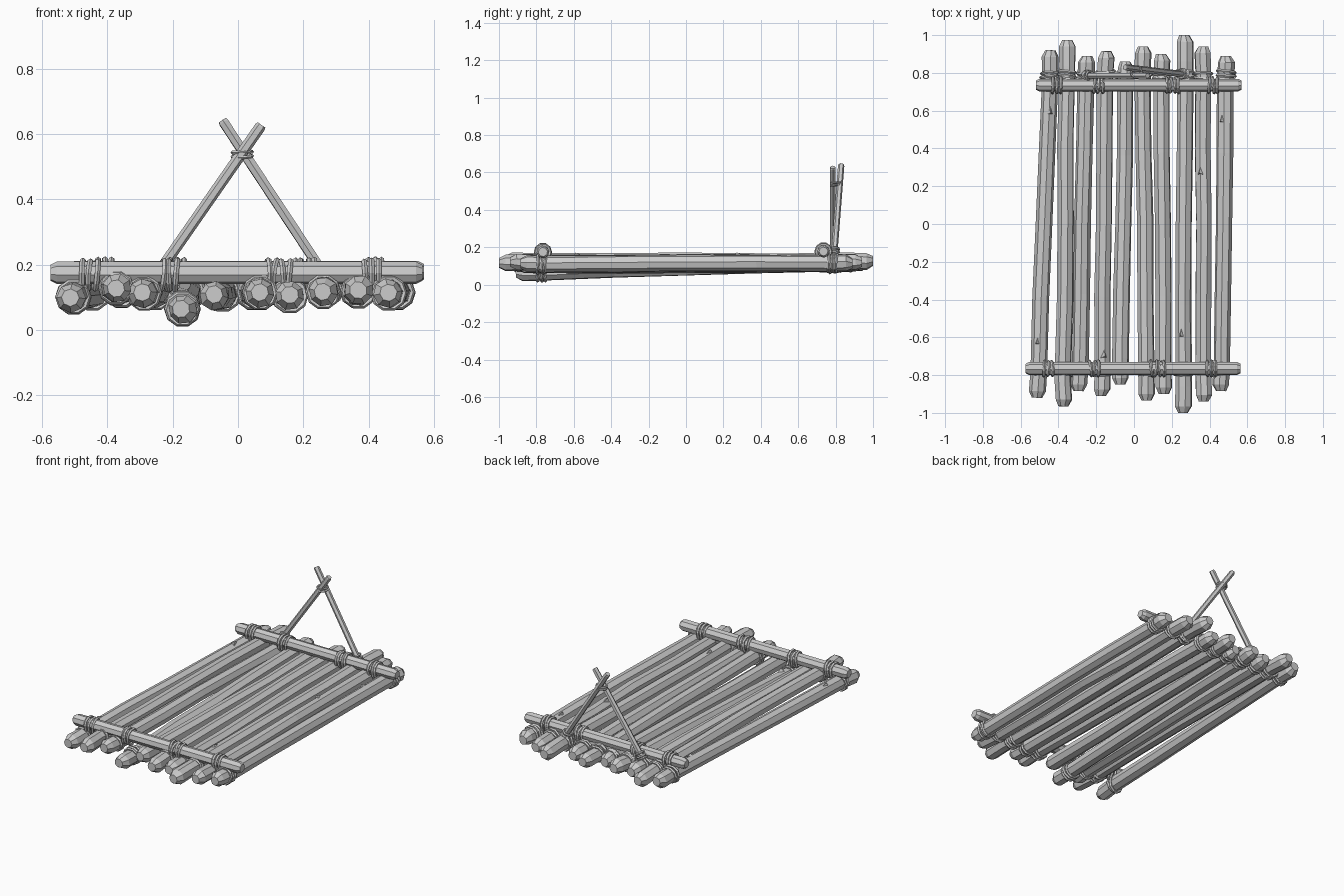
import bpy, bmesh, math, random
from mathutils import Vector

if "Cube" in bpy.data.objects:
    bpy.data.objects.remove(bpy.data.objects["Cube"])

random.seed(4)


def finish(name, bm):
    bmesh.ops.recalc_face_normals(bm, faces=bm.faces)
    mesh = bpy.data.meshes.new(name)
    bm.to_mesh(mesh)
    bm.free()
    obj = bpy.data.objects.new(name, mesh)
    bpy.context.collection.objects.link(obj)
    return obj


def side_axes(axis):
    axis = axis.normalized()
    ref = Vector((0, 0, 1)) if abs(axis.z) < 0.9 else Vector((0, 1, 0))
    u = axis.cross(ref).normalized()
    return u, u.cross(axis).normalized()


def timber(name, a, b, radius, sides=8, chamfer=0.035, tip=0.6, wobble=0.0, steps=4, knots=()):
    """Rough pole from a to b with chamfered ends and slightly uneven rings."""
    a, b = Vector(a), Vector(b)
    axis = (b - a).normalized()
    length = (b - a).length
    u, v = side_axes(axis)
    inner = [0.14 + (length - 0.28) * i / steps for i in range(steps + 1)] if wobble else []
    stations = [(0, tip), (chamfer, 1)] + [(d, 0.98) for d in inner] + [(length - chamfer, 1), (length, tip)]
    spin = random.uniform(0, math.pi)
    bm = bmesh.new()
    rings = []
    for d, scale in stations:
        c = a + axis * d + u * random.uniform(-wobble, wobble) + v * random.uniform(-wobble, wobble)
        ring = []
        for k in range(sides):
            t = spin + math.tau * k / sides
            r = radius * scale * (1 + random.uniform(-9, 9) * wobble)
            ring.append(bm.verts.new(c + (u * math.cos(t) + v * math.sin(t)) * r))
        rings.append(ring)
    for p, q in zip(rings, rings[1:]):
        for k in range(sides):
            n = (k + 1) % sides
            bm.faces.new((p[k], p[n], q[n], q[k]))
    bm.faces.new(rings[0][::-1])
    bm.faces.new(rings[-1])
    # small wedge-shaped branch stubs on the upper surface
    for d, lean in knots:
        base = a + axis * d
        out = Vector((lean, 0, 1)).normalized()
        s = axis.cross(out)
        low = [base + out * radius * 0.7 + s * w + axis * l for w, l in ((-0.02, 0), (0.02, 0), (0, 0.07))]
        vs = [bm.verts.new(p) for p in low + [base + out * (radius + 0.012) + axis * 0.01]]
        for f in ((0, 1, 2), (0, 1, 3), (1, 2, 3), (2, 0, 3)):
            bm.faces.new([vs[i] for i in f])
    return finish(name, bm)


def lashing(name, centre, axis, radius, turns=3, pitch=0.021, rope=0.0085, stretch=0.0):
    """Several slightly crooked rope turns around an axis; stretch lengthens them downward."""
    centre, axis = Vector(centre), Vector(axis).normalized()
    bm = bmesh.new()
    segs, sides = 10, 5
    for i in range(turns):
        tilt = Vector([random.uniform(-0.14, 0.14) for _ in range(3)])
        n = (axis + tilt).normalized()
        u, v = side_axes(n)
        c = centre + axis * (i - (turns - 1) / 2) * pitch
        rad = radius + random.uniform(-0.001, 0.003)
        rings = []
        for s in range(segs):
            t = math.tau * s / segs
            out = u * math.cos(t) + v * math.sin(t)
            p = c + out * rad + Vector((0, 0, min(0, out.z) * stretch))
            rings.append([bm.verts.new(p + (out * math.cos(w) + n * math.sin(w)) * rope)
                          for w in (math.tau * k / sides for k in range(sides))])
        for s in range(segs):
            p, q = rings[s], rings[(s + 1) % segs]
            for k in range(sides):
                m = (k + 1) % sides
                bm.faces.new((p[k], p[m], q[m], q[k]))
    return finish(name, bm)


# deck logs: front x, front y, front z, back x, back y, back z
LOGS = [
    (-0.51, -0.92, 0.100, -0.44, 0.92, 0.115),
    (-0.375, -0.965, 0.130, -0.355, 0.975, 0.12),
    (-0.29, -0.885, 0.112, -0.25, 0.89, 0.115),
    (-0.172, -0.91, 0.060, -0.15, 0.915, 0.12),
    (-0.07, -0.85, 0.105, -0.045, 0.86, 0.11),
    (0.07, -0.935, 0.115, 0.045, 0.94, 0.115),
    (0.16, -0.90, 0.105, 0.145, 0.90, 0.115),
    (0.26, -1.0, 0.115, 0.27, 1.0, 0.125),
    (0.37, -0.94, 0.120, 0.365, 0.94, 0.12),
    (0.46, -0.885, 0.113, 0.49, 0.89, 0.115),
]
KNOTS = {0: [(0.28, -0.3), (1.5, 0.2)], 3: [(0.2, 0.3)], 7: [(0.4, -0.3)], 8: [(1.2, -0.4)], 9: [(1.42, -0.5)]}
for i, (fx, fy, fz, bx, by, bz) in enumerate(LOGS):
    a, b = Vector((fx, fy, fz)), Vector((bx, by, bz))
    timber(f"deck_log_{i + 1}", a, b, 0.045, wobble=0.004, knots=KNOTS.get(i, ()))
    # rope turns around each log beside the cross beams
    for end, y in (("front", -0.775), ("back", 0.785)):
        if i == 4 and end == "front":
            continue
        c = a.lerp(b, (y - fy) / (by - fy))
        lashing(f"{end}_log_rope_{i + 1}", c, b - a, 0.046, turns=3 if i % 2 else 2)

# cross beams
timber("front_cross_beam", (-0.575, -0.765, 0.175), (0.565, -0.765, 0.175), 0.035, chamfer=0.02, tip=0.7)
timber("back_cross_beam", (-0.52, 0.735, 0.178), (0.57, 0.735, 0.178), 0.034, chamfer=0.02, tip=0.7)

# rope lashings on the cross beams
for end, y, z, xs in (("front", -0.765, 0.175, (-0.455, -0.21, 0.125, 0.41)),
                      ("back", 0.735, 0.178, (-0.41, -0.19, 0.205, 0.42))):
    for i, x in enumerate(xs):
        lashing(f"{end}_beam_rope_{i + 1}", (x, y, z), (1, 0, 0), 0.038, turns=4 if i == 2 else 3, stretch=0.015)

# crossed poles of the rear frame, tied to the back beam and to each other
POLES = {"left": ((-0.275, 0.785, 0.13), (0.072, 0.785, 0.628)),
         "right": ((0.29, 0.79, 0.13), (-0.048, 0.83, 0.642))}
for side, (foot, top) in POLES.items():
    timber(f"{side}_frame_pole", foot, top, 0.017, sides=6, chamfer=0.008, tip=0.85)
    axis = Vector(top) - Vector(foot)
    lashing(f"{side}_pole_foot_rope", Vector(foot).lerp(Vector(top), 0.09), axis, 0.022, rope=0.007, pitch=0.016)
lashing("pole_crossing_rope", (0.013, 0.803, 0.538), (0, 0, 1), 0.03, turns=2, rope=0.006, pitch=0.013)
